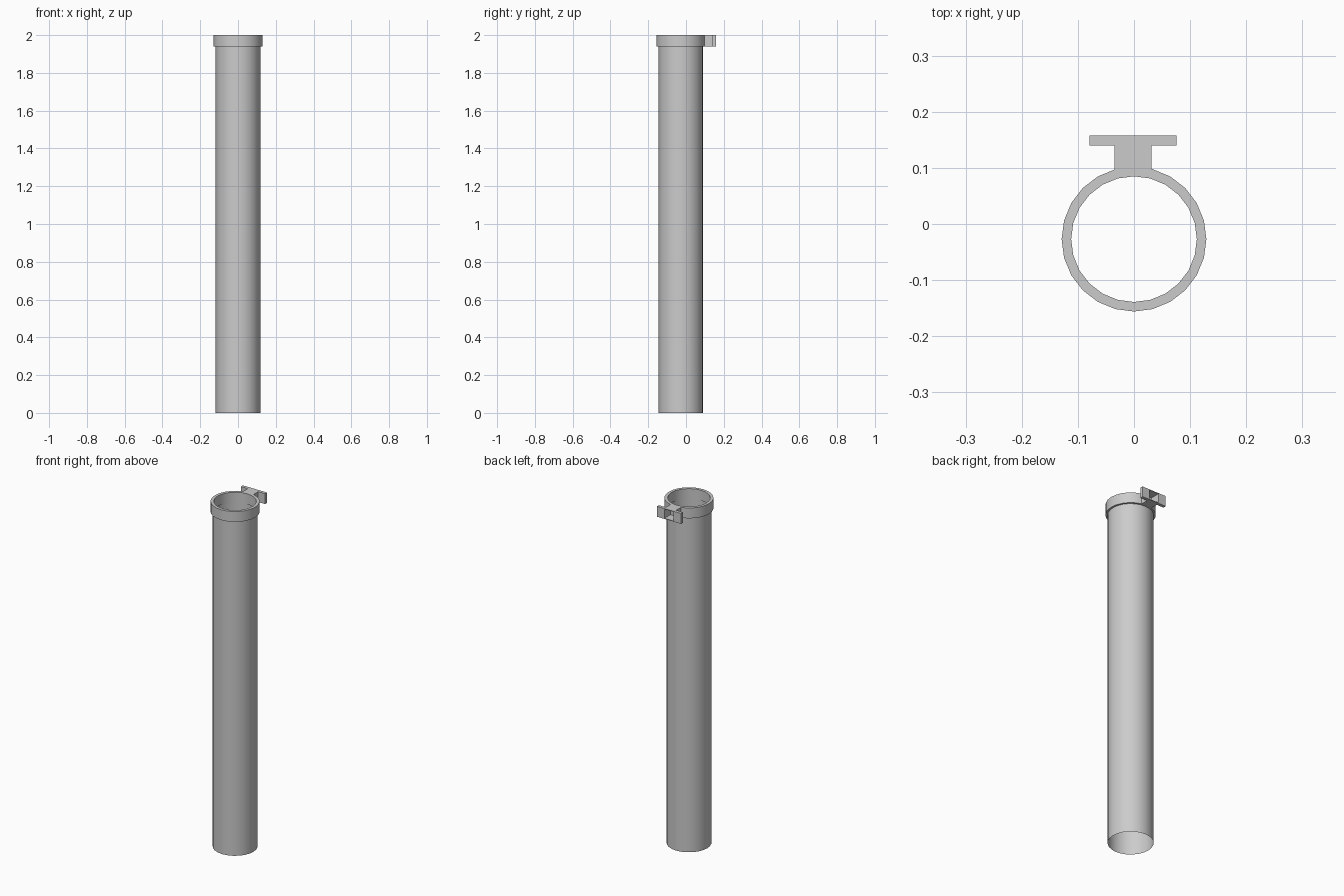
import bpy
import bmesh
import math

cube = bpy.data.objects.get("Cube")
if cube:
    bpy.data.objects.remove(cube, do_unlink=True)

SIDES = 24
CENTRE_Y = -0.027
BASE, TOP = 1.94, 2.0

grey = bpy.data.materials.new("plain grey")
grey.use_nodes = True
colour = (0.6, 0.6, 0.6, 1)
grey.diffuse_color = colour
grey.node_tree.nodes["Principled BSDF"].inputs["Base Color"].default_value = colour


def finish(name, bm, smooth=False):
    bmesh.ops.recalc_face_normals(bm, faces=bm.faces[:])
    mesh = bpy.data.meshes.new(name)
    bm.to_mesh(mesh)
    bm.free()
    mesh.materials.append(grey)
    obj = bpy.data.objects.new(name, mesh)
    bpy.context.collection.objects.link(obj)
    if smooth:
        bpy.ops.object.select_all(action="DESELECT")
        obj.select_set(True)
        bpy.context.view_layer.objects.active = obj
        bpy.ops.object.shade_smooth_by_angle(angle=math.radians(35))
    return obj


def lathe(name, profile, closed):
    """Turn a radius and height profile around the pipe axis."""
    bm = bmesh.new()
    rings = []
    for r, z in profile:
        rings.append([bm.verts.new((r * math.cos(a), CENTRE_Y + r * math.sin(a), z))
                      for a in (math.tau * i / SIDES for i in range(SIDES))])
    pairs = list(zip(rings, rings[1:]))
    if closed:
        pairs.append((rings[-1], rings[0]))
    for low, high in pairs:
        for i in range(SIDES):
            j = (i + 1) % SIDES
            bm.faces.new((low[i], low[j], high[j], high[i]))
    return finish(name, bm, smooth=True)


# Thin open pipe
lathe("pipe", [(0.118, 0), (0.118, BASE)], closed=False)

# Solid collar around the mouth
lathe("collar", [(0.112, BASE), (0.129, BASE), (0.129, TOP), (0.112, TOP)], closed=True)

# T-shaped bracket behind the collar
half = [(0.033, 0.092), (0.033, 0.14), (0.0775, 0.14), (0.0775, 0.158), (0.033, 0.158)]
outline = half + [(-x, y) for x, y in reversed(half)]
bm = bmesh.new()
base = bm.faces.new([bm.verts.new((x - 0.002, y, BASE)) for x, y in outline])
extruded = bmesh.ops.extrude_face_region(bm, geom=[base])
for v in extruded["geom"]:
    if isinstance(v, bmesh.types.BMVert):
        v.co.z = TOP
bmesh.ops.recalc_face_normals(bm, faces=bm.faces[:])

# Hollow the stem from the back
back = [f for f in bm.faces if f.normal.y > 0.9 and abs(f.calc_center_median().x) < 0.02]
bmesh.ops.inset_region(bm, faces=back, thickness=0.005)
pocket = bmesh.ops.extrude_face_region(bm, geom=back)
for v in pocket["geom"]:
    if isinstance(v, bmesh.types.BMVert):
        v.co.y = 0.102
bmesh.ops.delete(bm, geom=back, context="FACES")
finish("bracket", bm)
